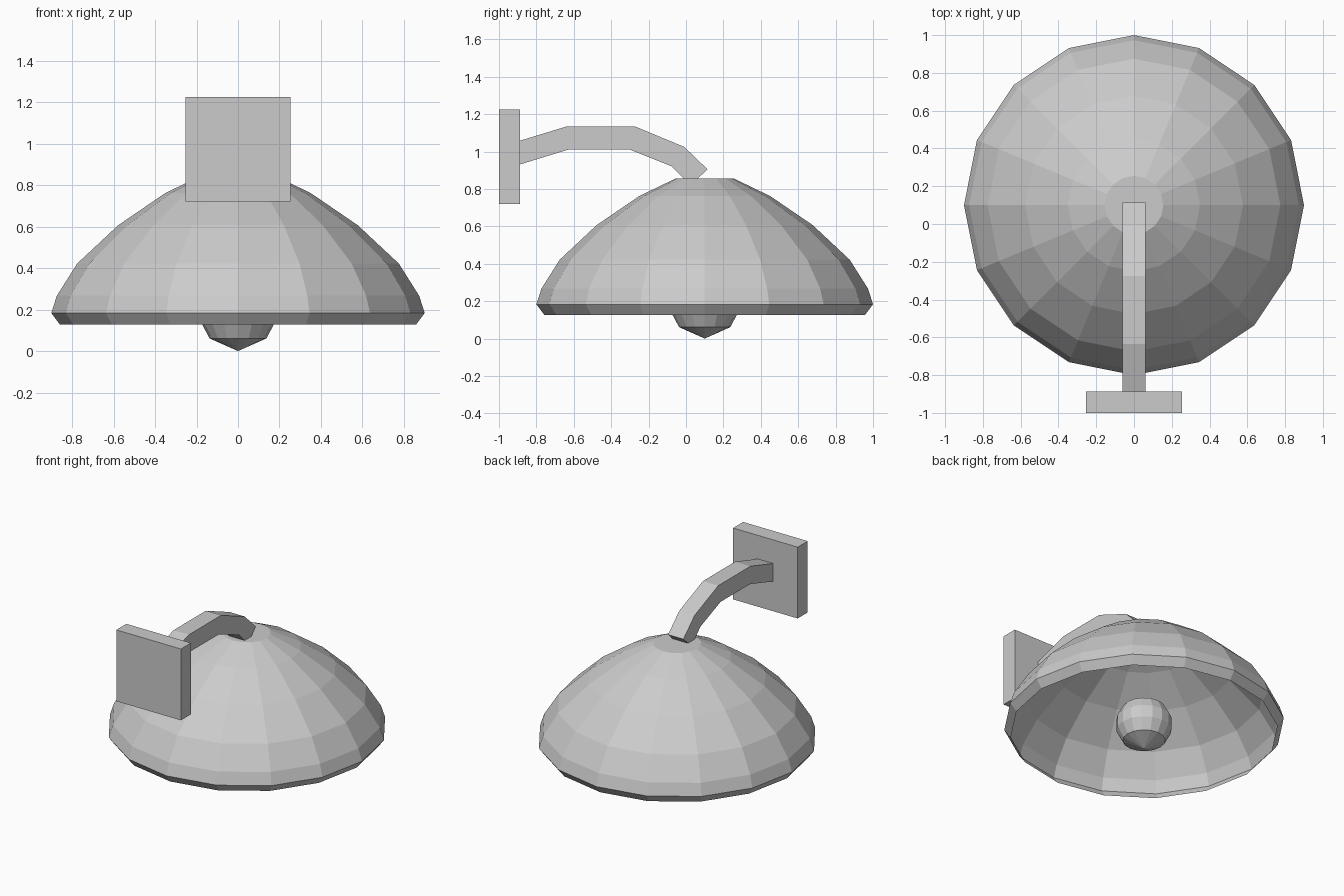
import bpy, bmesh, math
from mathutils import Vector

cube = bpy.data.objects.get("Cube")
if cube:
    bpy.data.objects.remove(cube, do_unlink=True)

SHADE_Y = 0.1
SIDES = 16

grey = bpy.data.materials.new("light_grey")
grey.use_nodes = True
COLOUR = (0.6, 0.6, 0.6, 1)
grey.diffuse_color = COLOUR
grey.node_tree.nodes["Principled BSDF"].inputs["Base Color"].default_value = COLOUR


def finish(name, bm):
    bmesh.ops.recalc_face_normals(bm, faces=bm.faces)
    mesh = bpy.data.meshes.new(name)
    bm.to_mesh(mesh)
    bm.free()
    mesh.materials.append(grey)
    obj = bpy.data.objects.new(name, mesh)
    bpy.context.collection.objects.link(obj)
    return obj


def lathe(name, profile):
    """Spin (radius, z) points into flat facets around the lamp axis."""
    bm = bmesh.new()
    verts = [bm.verts.new((0, SHADE_Y - r, z)) for r, z in profile]
    edges = [bm.edges.new(pair) for pair in zip(verts, verts[1:])]
    bmesh.ops.spin(bm, geom=verts + edges, cent=(0, SHADE_Y, 0), axis=(0, 0, 1),
                   angle=math.tau, steps=SIDES, use_duplicate=False)
    bmesh.ops.remove_doubles(bm, verts=bm.verts, dist=0.0005)
    return finish(name, bm)


def extrude_side(name, outline, half_width):
    """Extrude a (y, z) outline across x."""
    bm = bmesh.new()
    face = bm.faces.new([bm.verts.new((-half_width, y, z)) for y, z in outline])
    new = bmesh.ops.extrude_face_region(bm, geom=[face])["geom"]
    moved = [g for g in new if isinstance(g, bmesh.types.BMVert)]
    bmesh.ops.translate(bm, verts=moved, vec=Vector((2 * half_width, 0, 0)))
    return finish(name, bm)


# Thin sheet shade, open below, with a rim that turns inward
lathe("lamp_shade", [(0, 0.856), (0.155, 0.856), (0.35, 0.762), (0.577, 0.607),
                     (0.775, 0.422), (0.873, 0.267), (0.9, 0.183), (0.858, 0.127)])

# Round bulb under the shade
lathe("bulb", [(0, 0), (0.137, 0.061), (0.178, 0.138), (0.178, 0.222),
               (0.137, 0.299), (0, 0.36)])

# Bent square arm from the wall to the top of the shade
top = [(-0.89, 1.057), (-0.635, 1.135), (-0.275, 1.135), (-0.01, 1.025), (0.115, 0.905)]
bottom = [(0.025, 0.82), (-0.075, 0.92), (-0.3, 1.01), (-0.63, 1.01), (-0.89, 0.93)]
extrude_side("arm", top + bottom, 0.06)

# Square wall plate
extrude_side("wall_plate", [(-1, 0.72), (-0.888, 0.72), (-0.888, 1.225), (-1, 1.225)], 0.253)
